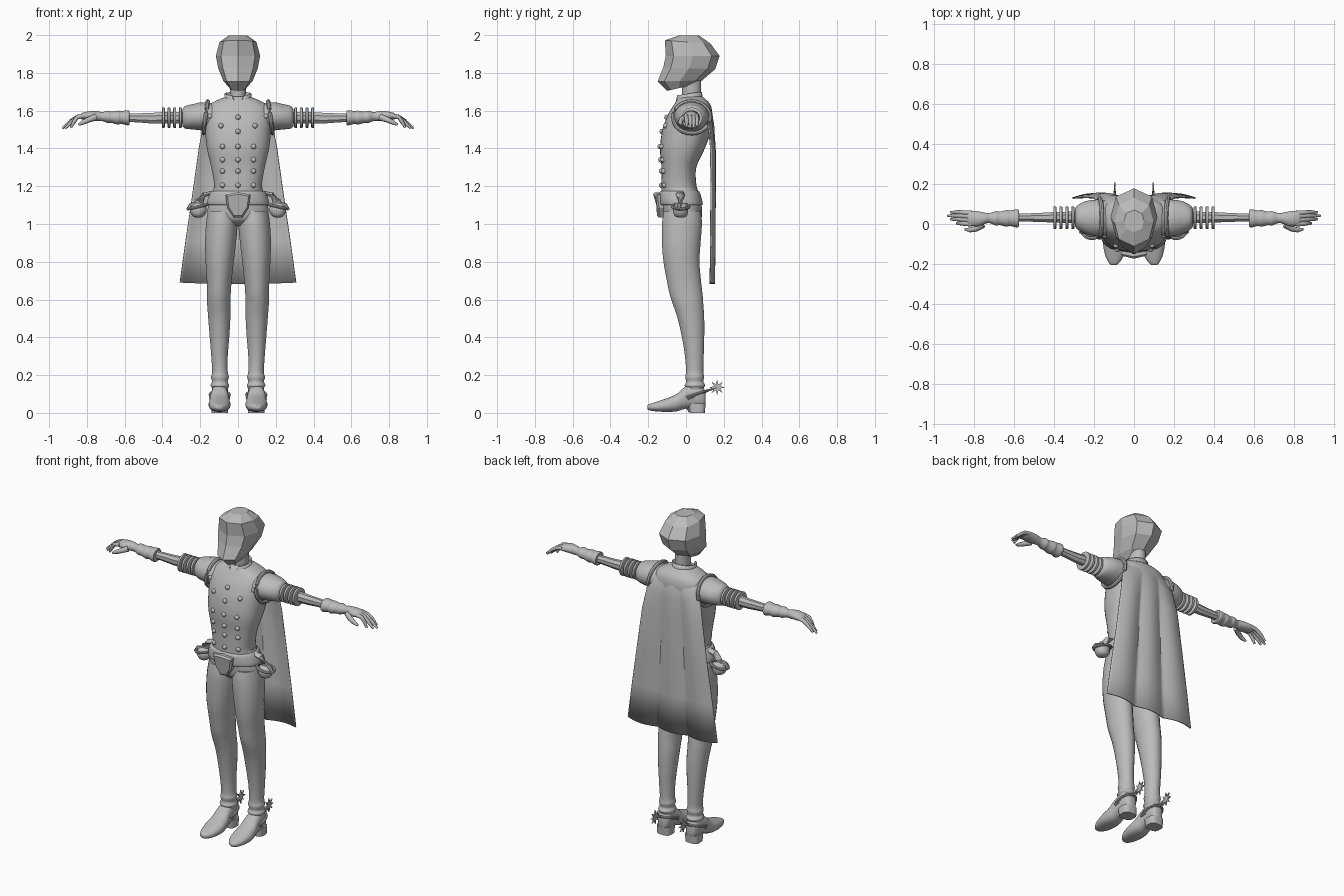
import bpy, bmesh, math
from mathutils import Vector
from mathutils.bvhtree import BVHTree

grey = bpy.data.materials.new("plain grey")
grey.diffuse_color = (0.5, 0.5, 0.5, 1)


def make(name, bm, mirror=False, smooth=True, angle=40):
    bmesh.ops.recalc_face_normals(bm, faces=bm.faces)
    me = bpy.data.meshes.new(name)
    bm.to_mesh(me)
    me.materials.append(grey)
    ob = bpy.data.objects.new(name, me)
    bpy.context.collection.objects.link(ob)
    if smooth:
        bpy.ops.object.select_all(action='DESELECT')
        ob.select_set(True)
        bpy.context.view_layer.objects.active = ob
        bpy.ops.object.shade_smooth_by_angle(angle=math.radians(angle))
    if mirror:
        ob.modifiers.new("mirror", 'MIRROR').use_mirror_merge = False
    return ob


def skin(bm, rings, closed=True, caps=True):
    vs = [[bm.verts.new(p) for p in r] for r in rings]
    n = len(vs[0])
    for a, b in zip(vs, vs[1:]):
        for i in range(n if closed else n - 1):
            j = (i + 1) % n
            bm.faces.new((a[i], a[j], b[j], b[i]))
    if caps:
        bm.faces.new(vs[0])
        bm.faces.new(vs[-1])


def dense(rows, k):
    # Catmull-Rom interpolation between section rows
    out = []
    for i in range(len(rows) - 1):
        p = [rows[max(0, min(len(rows) - 1, i + d))] for d in (-1, 0, 1, 2)]
        for s in range(k):
            t = s / k
            out.append([b + .5 * t * (c - a + t * (2*a - 5*b + 4*c - d + t * (3*(b - c) + d - a)))
                        for a, b, c, d in zip(*p)])
    return out + [list(rows[-1])]


def loft(name, axis, rows, n=24, k=4, p=1.0, mirror=False, smooth=True, bm=None):
    # each row: position on the axis, then the min and max of the two other axes
    own = bm is None
    bm = bm or bmesh.new()
    rings = []
    for t, u0, u1, v0, v1 in (dense(rows, k) if k > 1 else rows):
        ring = []
        for i in range(n):
            a = 2 * math.pi * (i + .5) / n
            c, s = math.cos(a), math.sin(a)
            u = (u0 + u1) / 2 + (u1 - u0) / 2 * math.copysign(abs(c) ** p, c)
            v = (v0 + v1) / 2 + (v1 - v0) / 2 * math.copysign(abs(s) ** p, s)
            ring.append({'x': (t, u, v), 'y': (u, t, v), 'z': (u, v, t)}[axis])
        rings.append(ring)
    skin(bm, rings)
    return make(name, bm, mirror, smooth) if own else None


def tube(bm, pts, radii, n=8, flat=1.0, closed=False):
    # round tube through points; flat squashes it sideways
    pts = [Vector(p) for p in pts]
    rings = []
    for i, p in enumerate(pts):
        if closed:
            d = pts[(i + 1) % len(pts)] - pts[i - 1]
        else:
            d = pts[min(i + 1, len(pts) - 1)] - pts[max(i - 1, 0)]
        d.normalize()
        up = Vector((0, 0, 1)) if abs(d.z) < .9 else Vector((0, 1, 0))
        s = d.cross(up).normalized()
        w = s.cross(d)
        r = radii[i] if isinstance(radii, (list, tuple)) else radii
        rings.append([p + s * r * math.cos(2*math.pi*j/n) + w * r * flat * math.sin(2*math.pi*j/n)
                      for j in range(n)])
    if closed:
        rings.append(rings[0])
    skin(bm, rings, caps=not closed)
    if closed:
        bmesh.ops.remove_doubles(bm, verts=bm.verts, dist=1e-6)


def loop(c, u, v, n=24):
    c, u, v = Vector(c), Vector(u), Vector(v)
    return [c + u * math.cos(2*math.pi*i/n) + v * math.sin(2*math.pi*i/n) for i in range(n)]


# faceted head: front y, z, back y, z, half width
bm = bmesh.new()
rings = []
for yf, zf, yb, zb, hw in ((-.10, 1.705, .03, 1.735, .045), (-.15, 1.755, .085, 1.76, .078),
                           (-.12, 1.83, .155, 1.82, .105), (-.107, 1.89, .178, 1.89, .117),
                           (-.112, 1.972, .13, 1.955, .098), (-.04, 1.997, .07, 1.997, .05)):
    rings.append([(hw * math.copysign(abs(math.sin(a)) ** .75, math.sin(a)),
                   yf + (yb - yf) * (1 - math.cos(a)) / 2, zf + (zb - zf) * (1 - math.cos(a)) / 2)
                  for a in [math.pi * i / 4 for i in range(8)]])
skin(bm, rings)
make("head", bm, smooth=False)
loft("neck", 'z', [(1.60, -.05, .05, -.03, .085), (1.66, -.043, .043, -.02, .08), (1.77, -.045, .045, -.025, .08)])

# stand-up collar with an open front
bm = bmesh.new()
rings = []
for f, gap in ((0, .05), (.5, .25), (1, .5)):
    ring = []
    for i in range(25):
        a = gap + (2 * math.pi - 2 * gap) * i / 24
        w = (1 + math.cos(a)) / 2
        ring.append(((.064 + .008 * f) * math.sin(a), .015 - (.075 - .005 * f) * math.cos(a),
                     1.635 - .035 * w + f * (.065 + .015 * w)))
    rings.append(ring)
skin(bm, rings, closed=False, caps=False)
make("collar", bm).modifiers.new("thick", 'SOLIDIFY').thickness = .008

# fitted vest body
torso = loft("vest", 'z', [
    (1.17, -.13, .13, -.13, .065), (1.21, -.127, .127, -.13, .055), (1.30, -.142, .142, -.13, .055),
    (1.40, -.165, .165, -.138, .10), (1.50, -.175, .175, -.125, .135), (1.58, -.178, .178, -.095, .14),
    (1.63, -.155, .155, -.065, .13), (1.66, -.10, .10, -.045, .105), (1.675, -.06, .06, -.03, .085)],
    n=36, p=.85)

# rows of buttons set on the vest front
tb = bmesh.new()
tb.from_mesh(torso.data)
bvh = BVHTree.FromBMesh(tb)
bm = bmesh.new()
spots = [(x, z) for z in (1.41, 1.34, 1.28, 1.205) for x in (-.082, 0, .082)]
spots += [(0, 1.565), (0, 1.49), (-.09, 1.52), (.09, 1.52), (-.148, 1.57), (.148, 1.57)]
for x, z in spots:
    hit = bvh.ray_cast(Vector((x, -1, z)), Vector((0, 1, 0)))[0]
    if hit:
        new = bmesh.ops.create_uvsphere(bm, u_segments=12, v_segments=8, radius=.014)['verts']
        bmesh.ops.translate(bm, verts=new, vec=hit)
make("buttons", bm)

# armhole trim and puffed sleeve
bm = bmesh.new()
tube(bm, loop((.172, .03, 1.565), (0, .098, 0), (-.012, 0, .085)), .011, closed=True)
make("armhole_trim", bm, mirror=True)
loft("sleeve", 'x', [(.13, -.06, .12, 1.49, 1.64), (.19, -.062, .122, 1.495, 1.645),
                     (.24, -.05, .115, 1.50, 1.635), (.28, -.03, .095, 1.505, 1.625),
                     (.295, -.01, .075, 1.52, 1.605)], mirror=True)

# stacked arm rings
bm = bmesh.new()
for x in (.305, .335, .365, .395):
    loft("", 'x', [(x - .008, -.018, .08, 1.515, 1.61), (x - .006, -.025, .087, 1.508, 1.616),
                   (x + .006, -.025, .087, 1.508, 1.616), (x + .008, -.018, .08, 1.515, 1.61)], k=1, bm=bm)
make("arm_rings", bm, mirror=True)
loft("arm", 'x', [(.27, 0, .065, 1.53, 1.595), (.40, .005, .062, 1.53, 1.595), (.46, .008, .058, 1.53, 1.59),
                  (.52, .01, .055, 1.535, 1.588), (.60, .01, .055, 1.54, 1.585)], n=8, k=1, mirror=True, smooth=False)

# wrinkled glove cuff, palm, fingers and thumb
loft("glove", 'x', [(.575, -.012, .068, 1.525, 1.598), (.585, -.018, .074, 1.522, 1.602),
                    (.62, -.010, .068, 1.53, 1.598), (.635, -.014, .07, 1.526, 1.60),
                    (.67, -.006, .062, 1.535, 1.595), (.69, -.008, .064, 1.535, 1.60),
                    (.72, .004, .055, 1.545, 1.592), (.74, .002, .056, 1.545, 1.597),
                    (.78, -.012, .064, 1.548, 1.598), (.82, -.008, .066, 1.552, 1.59),
                    (.835, .0, .06, 1.557, 1.58)], mirror=True)
bm = bmesh.new()
for i, (y, tip, dz) in enumerate(((.0, .885, .0), (.02, .915, -.004), (.038, .93, -.004), (.055, .915, .004))):
    tube(bm, [(.81, y, 1.574), (.85, y + .002, 1.567), ((.85 + tip) / 2, y + .004, 1.542 + dz),
              (tip, y + .003, 1.51 + dz)], [.013, .0115, .0105, .006])
tube(bm, [(.755, -.002, 1.565), (.79, -.024, 1.552), (.82, -.03, 1.538), (.845, -.026, 1.525)],
     [.018, .015, .012, .006])
make("fingers", bm, mirror=True, angle=60)

# hips, legs
loft("hips", 'z', [(.99, -.06, .06, -.07, .06), (1.02, -.14, .14, -.11, .08), (1.06, -.163, .163, -.122, .086),
                   (1.12, -.152, .152, -.125, .08), (1.19, -.13, .13, -.125, .06)], p=.9)
loft("leg", 'z', [
    (.08, .055, .135, .01, .09), (.13, .052, .138, .0, .095), (.145, .046, .146, -.008, .102),
    (.165, .054, .138, .0, .092), (.19, .048, .143, -.004, .096), (.22, .054, .137, .0, .092),
    (.30, .054, .142, -.006, .094), (.40, .046, .150, -.022, .097), (.50, .040, .158, -.045, .097),
    (.58, .040, .164, -.072, .092), (.63, .038, .164, -.088, .088), (.70, .033, .166, -.102, .08),
    (.80, .022, .172, -.12, .072), (.90, .010, .175, -.128, .078), (1.0, .002, .170, -.128, .085),
    (1.07, .01, .160, -.118, .08)], mirror=True)

# belt and pointed front plate
loft("belt", 'z', [(1.10, -.155, .155, -.132, .085), (1.105, -.165, .165, -.14, .09), (1.13, -.162, .162, -.143, .085),
                   (1.165, -.148, .148, -.142, .075), (1.175, -.138, .138, -.135, .068)], p=.9)
bm = bmesh.new()
outline = [(-.066, 1.155), (0, 1.168), (.066, 1.155), (.056, 1.085), (.022, 1.035), (-.022, 1.035), (-.056, 1.085)]
skin(bm, [[(x * s, y - .012 * (1 - abs(x) / .066) + (1.155 - z) * .12, 1.1 + (z - 1.1) * s) for x, z in outline]
          for y, s in ((-.10, 1), (-.150, 1), (-.160, .85))])
make("belt_plate", bm, smooth=False)

# side pouch with a flap, roll and hanging strap
bm = bmesh.new()
loft("", 'z', [(1.035, .195, .225, -.045, -.010), (1.045, .178, .243, -.062, .006), (1.07, .165, .255, -.07, .012),
               (1.095, .17, .25, -.066, .01), (1.11, .185, .235, -.05, -.005)], n=16, bm=bm)
tube(bm, loop((.21, -.028, 1.092), (.052, 0, -.012), (0, .044, 0)), .008, closed=True)
tube(bm, [(.135, -.03, 1.165), (.18, -.03, 1.155), (.205, -.03, 1.12), (.21, -.03, 1.08)],
     [.02, .026, .024, .02], flat=.5)
tube(bm, [(.215, -.03, 1.105), (.25, -.035, 1.10), (.268, -.04, 1.075)], [.014, .012, .008])
make("pouch", bm, mirror=True)

# boot foot and heel
loft("boot", 'y', [(-.205, .088, .112, .022, .038), (-.195, .075, .125, .014, .046), (-.16, .052, .143, .008, .058),
                   (-.10, .040, .155, .005, .078), (-.05, .043, .152, .008, .10), (-.01, .050, .146, .02, .135),
                   (.03, .053, .142, .026, .155), (.07, .056, .138, .026, .155), (.095, .066, .128, .03, .13),
                   (.104, .08, .114, .045, .11)], p=.85, mirror=True)
loft("boot_heel", 'z', [(0, .053, .141, .02, .10), (.05, .052, .142, .012, .104)], k=1, p=.6, mirror=True)

# spur: ankle strap, shank and star wheel
bm = bmesh.new()
tube(bm, loop((.097, .04, .095), (.052, 0, 0), (0, .07, .022)), .007, closed=True)
tube(bm, [(.097, -.02, .075), (.097, .02, .005)], .006)
for x in (.046, .148):
    tube(bm, [(x, .01, .075), ((x + .097) / 2, .09, .105), (.097, .115, .118)], .006)
tube(bm, [(.097, .10, .114), (.097, .165, .135)], .006)
star = [(math.sin(math.pi * i / 8), math.cos(math.pi * i / 8), .042 if i % 2 == 0 else .017) for i in range(16)]
skin(bm, [[(x, .165 + s * r, .135 + c * r) for s, c, r in star] for x in (.093, .101)])
make("spur", bm, mirror=True)

# cape with three scalloped panels
bm = bmesh.new()
rings = []
for z, hw, y, f in ((1.65, .085, .085, 0), (1.635, .125, .115, 0), (1.59, .155, .138, .05), (1.52, .185, .143, .3),
                    (1.40, .208, .14, .8), (1.15, .243, .136, 1), (.92, .277, .134, 1), (.69, .309, .132, 1)):
    rings.append([(hw * s, y + .022 * f * abs(math.cos(1.5 * math.pi * s)) - .03 * (1 - f) * s * s,
                   z - .008 * f * (1 - s * s)) for s in [i / 24 - 1 for i in range(49)]])
skin(bm, rings, closed=False, caps=False)
make("cape", bm).modifiers.new("thick", 'SOLIDIFY').thickness = .007
